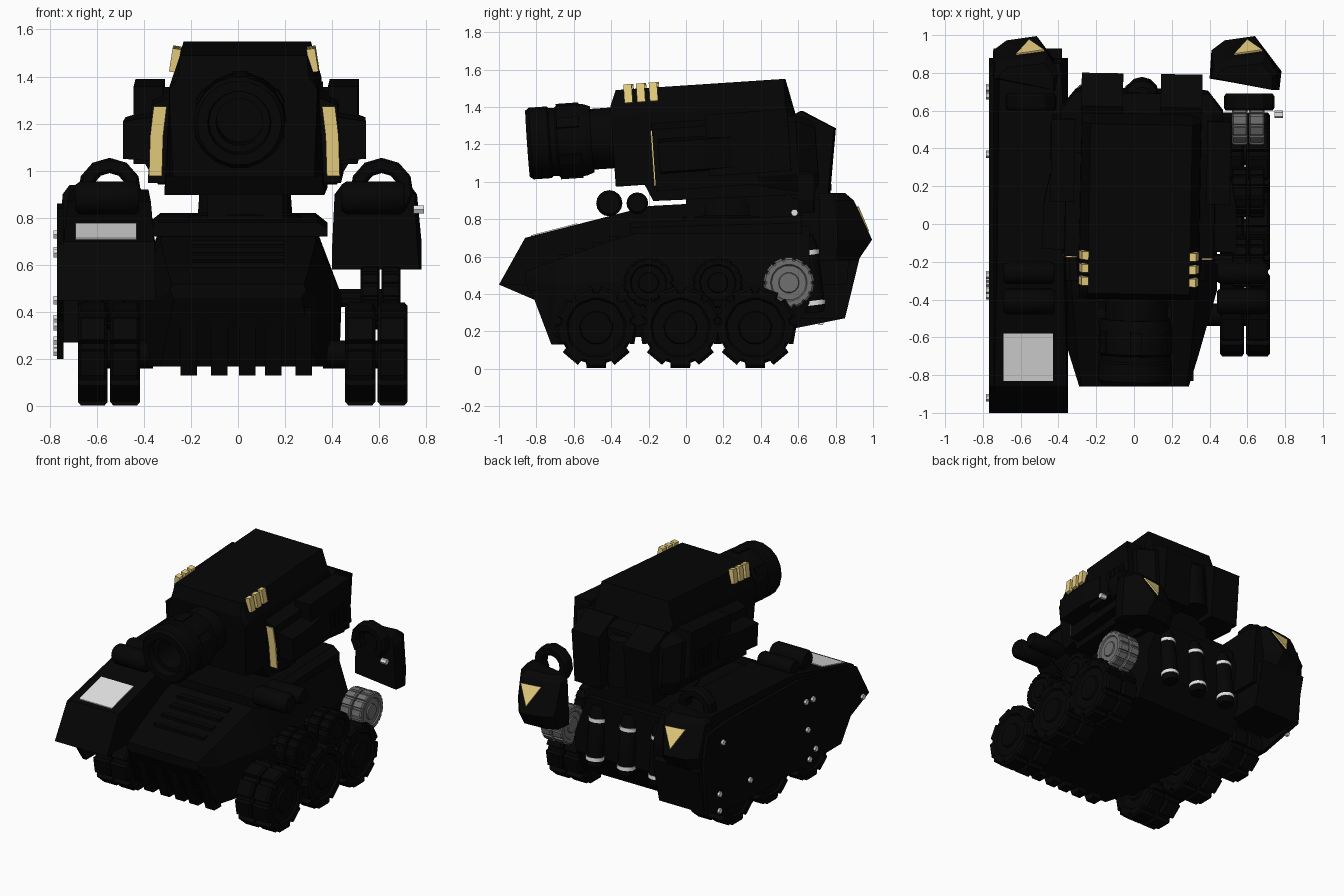
import bpy, bmesh, math
from mathutils import Matrix, Vector

if "Cube" in bpy.data.objects:
    bpy.data.objects.remove(bpy.data.objects["Cube"])

def mat(name, c):
    m = bpy.data.materials.new(name)
    m.diffuse_color = (*c, 1)
    m.use_nodes = True
    m.node_tree.nodes["Principled BSDF"].inputs["Base Color"].default_value = m.diffuse_color
    return m
BLACK = mat("black", (.0014, .0014, .0014))
GREY = mat("mid_grey", (.16, .16, .16))
LIGHT = mat("light_grey", (.77, .77, .77))
GOLD = mat("gold", (.8, .62, .21))

I = Matrix()
T = Matrix.Translation
R = lambda deg, ax: Matrix.Rotation(math.radians(deg), 4, ax)
# the whole turret is pitched slightly nose down and sits a little off centre
TUR = T((.03, 0, 1.2)) @ R(-1, 'Z') @ R(4, 'X') @ T((0, 0, -1.2))

def finish(name, bm, m, M=I):
    bmesh.ops.recalc_face_normals(bm, faces=bm.faces)
    me = bpy.data.meshes.new(name)
    bm.to_mesh(me)
    bm.free()
    me.transform(M)
    me.materials.append(m)
    ob = bpy.data.objects.new(name, me)
    bpy.context.collection.objects.link(ob)
    return ob

def rings(name, loops, m=BLACK, M=I):
    """Skin a list of equal-length point loops, capping the ends."""
    bm = bmesh.new()
    vs = [[bm.verts.new(p) for p in l] for l in loops]
    n = len(vs[0])
    for a, b in zip(vs, vs[1:]):
        for i in range(n):
            j = (i + 1) % n
            bm.faces.new((a[i], a[j], b[j], b[i]))
    bm.faces.new(vs[0])
    bm.faces.new(vs[-1])
    return finish(name, bm, m, M)

def box(name, x, y, z, m=BLACK, M=I):
    return rings(name, [[(a, y[0], z[0]), (a, y[1], z[0]), (a, y[1], z[1]), (a, y[0], z[1])] for a in x], m, M)

def prism(name, pts, x0, x1, m=BLACK, M=I):
    """Extrude a (y, z[, inset]) profile from x0 to x1; inset narrows it at that point."""
    ins = lambda p: p[2] if len(p) > 2 else 0
    return rings(name, [[(x0 + ins(p), p[0], p[1]) for p in pts], [(x1 - ins(p), p[0], p[1]) for p in pts]], m, M)

def loft(name, secs, m=BLACK, M=I):
    """Symmetric sections: (y, [(half width, z), ...])."""
    return rings(name, [[(w, y, z) for w, z in h] + [(-w, y, z) for w, z in reversed(h)] for y, h in secs], m, M)

def lathe(name, prof, p, axis, m=BLACK, M=I, n=20):
    """Turn (distance, radius) points around an axis through p."""
    q = Vector(axis).to_track_quat('Z', 'Y').to_matrix().to_4x4()
    loops = [[(r * math.cos(a), r * math.sin(a), d) for a in [2 * math.pi * i / n for i in range(n)]] for d, r in prof]
    ob = rings(name, loops, m, M @ T(p) @ q)
    ob.data.shade_smooth()
    ob.data.set_sharp_from_angle(angle=math.radians(35))
    return ob

def gear(name, x0, x1, y, z, r, lugs, notch, m=BLACK):
    """Lugged wheel with sunken faces and a raised hub."""
    def loop(x, s, g):
        out = []
        for i in range(lugs):
            for f, k in ((-.34, 1), (.34, 1), (.4, notch), (.6, notch)):
                a = 2 * math.pi * (i + f) / lugs - math.pi / 2
                rr = r * s * (k if g else .9)
                out.append((x, y + rr * math.cos(a), z + rr * math.sin(a)))
        return out
    d = (x1 - x0) * .1
    half = [(0, .38, 0), (0, .42, 0), (d, .45, 0), (d, .75, 0), (0, .8, 0), (0, .93, 1), (d, 1, 1)]
    seq = [(x0 + a, s, g) for a, s, g in half] + [(x1 - a, s, g) for a, s, g in reversed(half)]
    return rings(name, [loop(*t) for t in seq], m)

# ---- hull
loft("hull", [
    (-.86, [(.27, .46), (.29, .49), (.28, .52)]),
    (-.70, [(.33, .17), (.34, .45), (.30, .58)]),
    (-.35, [(.43, .17), (.44, .47), (.33, .70)]),
    (-.2, [(.43, .17), (.44, .47), (.33, .74)]),
    (.56, [(.43, .17), (.44, .47), (.33, .76)]),
    (.66, [(.42, .35), (.43, .47), (.33, .76)])])
loft("deck", [(-.3, [(.38, .72), (.38, .755), (.34, .78)]), (.62, [(.38, .72), (.38, .78), (.33, .82)])])
for i, x in enumerate((-.21, -.08, .04, .15, .28)):
    prism("nose_tooth_%d" % i, [(-.83, .42), (-.72, .13), (-.64, .13), (-.7, .42)], x - .035, x + .035)
for i in range(4):
    y = -.68 + i * .09
    box("glacis_louver_%d" % i, (-.2, .2), (y, y + .05), (0, .02), BLACK, T((0, 0, .59 + i * .032)))
lathe("turret_ring", [(0, .24), (.05, .24), (.06, .2), (.2, .19)], (.03, .22, .76), (0, 0, 1))
box("neck_block", (-.13, .19), (.0, .62), (.78, .95))

# ---- rear exhaust pipes with light bands
ax = Vector((0, -.05, .4)).normalized()
for i, x in enumerate((-.25, 0, .25)):
    p = Vector((x, .69, .3))
    lathe("exhaust_%d" % i, [(0, .05), (.04, .06), (.36, .06), (.42, .04)], p, ax, n=14)
    for k, d in enumerate((.04, .31)):
        lathe("exhaust_band_%d_%d" % (i, k), [(d, .064), (d + .025, .064)], p, ax, LIGHT, n=14)

# fender outline: height, then inner/outer/rear corners seen from above
FENDER = [
    (.58, [(-.2, .77), (.17, .71), (.18, .8), (.05, .92), (-.12, .91), (-.19, .87)]),
    (.69, [(-.2, .77), (.16, .71), (.18, .81), (.04, .995), (-.12, .972), (-.19, .92)]),
    (.9, [(-.19, .77), (.15, .71), (.16, .8), (.1, .897), (-.12, .87), (-.18, .83)]),
    (.94, [(-.16, .77), (.13, .71), (.13, .78), (.08, .85), (-.11, .83), (-.15, .8)])]

# ---- running gear and the parts repeated on both sides
for side, s in (("right", 1), ("left", -1)):
    dx = 0 if s > 0 else .04
    for i, y in enumerate((-.48, -.03, .37)):
        for k, (a, b) in enumerate(((.455, .583), (.593, .72))):
            gear("%s_wheel_%d_%d" % (side, i, k), s * a + dx, s * b + dx, y, .22, .222, 9, .88)
        lathe("%s_axle_%d" % (side, i), [(0, .06), (.32, .06)], (s * .36, y, .22), (s, 0, 0), n=12)
    for i, y in enumerate((-.2, .17, .55)):
        m = GREY if i == 2 and s > 0 else BLACK
        for k, (a, b) in enumerate(((.52, .6), (.61, .69))):
            gear("%s_roller_%d_%d" % (side, i, k), s * a + dx, s * b + dx, y, .46, .136, 14, .93, m)
        if m is BLACK:
            lathe("%s_roller_axle_%d" % (side, i), [(0, .04), (.28, .04)], (s * .4, y, .46), (s, 0, 0), n=10)

    # twin drums above the front wheels
    for i, (y, z, r) in enumerate(((-.41, .885, .07), (-.26, .885, .058))):
        lathe("%s_drum_%d" % (side, i), [(0, r * .8), (.02, r), (.25, r), (.27, r * .8)],
              (.44 if s > 0 else -.69, y, z), (1, 0, 0), n=16)

    # rear fender, the same piece on both sides, with its gold triangle
    xc = .6 if s > 0 else -.555
    rings(side + "_fender", [[(xc + x, y, z) for x, y in l] for z, l in FENDER])
    n = Vector((-.12, .9, .43)) * .006
    tri = [Vector((xc - .07, .898, .866)), Vector((xc + .08, .92, .866)), Vector((xc, .975, .735))]
    rings(side + "_gold_triangle", [[v - n for v in tri], [v + n * .7 for v in tri]], GOLD)

    # lifting hook
    loops = []
    for i in range(9):
        a = math.radians(-40 + 260 * i / 8)
        loops.append([(xc + .01 + r * math.cos(a), y, .92 + r * math.sin(a))
                      for r, y in ((.07, .615), (.085, .6), (.125, .6), (.135, .615), (.135, .675), (.125, .69), (.085, .69), (.07, .675))])
    rings(side + "_hook", loops)
lathe("right_stud", [(0, .02), (.045, .02)], (.745, .58, .835), (1, 0, 0), LIGHT, n=6)

# ---- armoured skirt on the left side
prism("skirt_body", [(-1, .45), (-.86, .7, .005), (-.2, .87, .02), (.72, .92, .03), (.85, .9, .04), (.88, .69), (.86, .45)], -.745, -.35)
prism("skirt_tail", [(.56, .27), (.85, .27), (.93, .6), (.6, .62)], -.745, -.38)
prism("skirt_plate", [(-1, .45), (-.86, .69), (-.2, .84), (.6, .86), (.84, .84), (.88, .69), (.88, .59), (.85, .27),
                      (.5, .2), (-.68, .2), (-.79, .36)], -.768, -.74)
lift = lambda y, h: .7 + (y + .86) * .17 / .66 + h
prism("light_panel", [(-.83, lift(-.83, -.003)), (-.58, lift(-.58, -.003)), (-.58, lift(-.58, .006)), (-.83, lift(-.83, .006))],
      -.69, -.43, LIGHT)
for i, (y, z) in enumerate(((.68, .73), (.72, .37), (.72, .25), (.37, .34), (-.27, .66), (-.35, .65),
                            (-.29, .45), (-.31, .23), (-.38, .28), (-.92, .45))):
    lathe("skirt_stud_%d" % i, [(0, .02), (.022, .02)], (-.762, y, z), (-1, 0, 0), LIGHT, n=6)

# ---- turret
loft("turret_body", [
    (-.385, [(.30, 1.0), (.315, 1.37), (.275, 1.43)]),
    (-.35, [(.315, 1.0), (.315, 1.38), (.27, 1.515)]),
    (-.23, [(.33, 1.0), (.315, 1.38), (.27, 1.515)]),
    (-.19, [(.34, .91), (.315, 1.38), (.27, 1.515)]),
    (.55, [(.34, .89), (.315, 1.36), (.27, 1.512)]),
    (.6, [(.33, .89), (.31, 1.26), (.26, 1.28)])], BLACK, TUR)
loft("turret_shoulders", [
    (.38, [(.40, .95), (.43, 1.0), (.43, 1.28), (.36, 1.33)]),
    (.6, [(.38, .9), (.43, 1.0), (.43, 1.28), (.36, 1.31)]),
    (.7, [(.3, .9), (.35, 1.0), (.35, 1.24), (.29, 1.28)])], BLACK, TUR)
lathe("rear_hatch", [(0, .09), (.32, .09), (.35, .06)], (0, .67, .9), (0, 0, 1), BLACK, TUR, 12)
for side, s in (("right", 1), ("left", -1)):
    def sbox(name, x, y, z, m=BLACK, M=I):
        return box(side + "_" + name, (s * x[0], s * x[1]), y, z, m, TUR @ M)
    prism(side + "_bustle", [(.55, .87), (.74, .85), (.8, 1.23), (.63, 1.335), (.55, 1.3)],
          *sorted((s * .1, s * .32)), BLACK, TUR)
    rings(side + "_cheek", [[(s * x, y, z) for x, z in ((.3, .96), (.41, .96), (.395, 1.29), (.3, 1.33))]
                            for y in (-.17, .45)], BLACK, TUR)
    rings(side + "_gold_strip", [[(s * x, y, z) for x, z in ((.35, .99), (.405, .99), (.4, 1.16), (.385, 1.285), (.33, 1.285), (.345, 1.16))]
                                 for y in (-.178, -.169)], GOLD, TUR)
    rings(side + "_side_pod", [[(s * .38, y, 1.05), (s * w, y, 1.06), (s * w, y, 1.22), (s * .38, y, 1.24)]
                               for y, w in ((-.14, .515), (.1, .51), (.25, .48))], BLACK, TUR)
    sbox("upper_pod", (.35, .475), (.12, .56), (1.02, 1.35))
    for i in range(4):
        sbox("vent_slat_%d" % i, (.46, .482), (.33 + i * .05, .36 + i * .05), (1.06, 1.2))
    for i in range(3):
        sbox("gold_bar_%d" % i, (-.018, .018), (-.022, .022), (-.05, .05), GOLD,
             T((s * .292, -.285 + i * .068, 1.49)) @ R(-9 * s, 'Y'))

# ---- cannon
lathe("cannon", [(0, .165), (.26, .165), (.26, .18), (.3, .195), (.44, .195), (.45, .185), (.48, .185), (.49, .195),
                 (.585, .195), (.605, .18), (.605, .135), (.55, .13), (.55, .1), (.35, .1)],
      (-.01, -.24, 1.262), (0, -1, 0), BLACK, TUR, 18)
for i in range(6):
    box("muzzle_rib_%d" % i, (-.03, .03), (-.68, -.56), (.185, .202), BLACK, TUR @ T((-.01, 0, 1.262)) @ R(60 * i, 'Y'))
